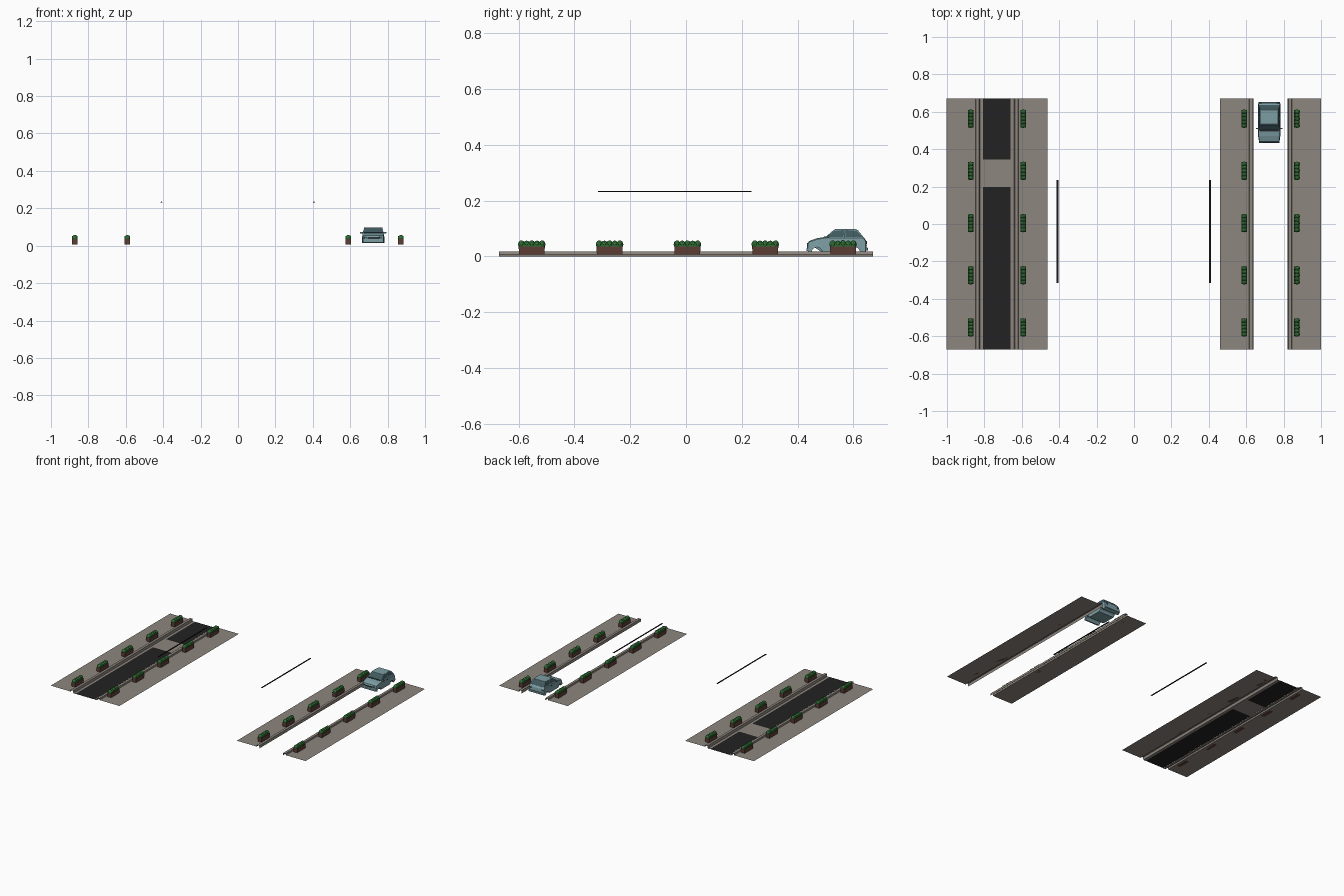
import bpy, bmesh, math
from mathutils import Vector, Matrix

if "Cube" in bpy.data.objects:
    bpy.data.objects.remove(bpy.data.objects["Cube"])


def material(name, r, g, b):
    m = bpy.data.materials.new(name)
    m.diffuse_color = (r, g, b, 1)
    m.use_nodes = True
    m.node_tree.nodes["Principled BSDF"].inputs["Base Color"].default_value = m.diffuse_color
    return m


PAVING = material("paving grey", 0.27, 0.24, 0.21)
ASPHALT = material("asphalt black", 0.016, 0.016, 0.016)
WIRE = material("wire black", 0.01, 0.01, 0.01)
BROWN = material("planter brown", 0.11, 0.05, 0.036)
GREEN = material("hedge green", 0.03, 0.16, 0.035)
PAINT = material("car teal", 0.20, 0.34, 0.37)
GLASS = material("glass dark teal", 0.05, 0.10, 0.115)
TRIM = material("trim dark grey", 0.03, 0.035, 0.04)


def finish(name, bm, mats, fix=True):
    if fix:
        bmesh.ops.recalc_face_normals(bm, faces=bm.faces[:])
    me = bpy.data.meshes.new(name)
    bm.to_mesh(me)
    bm.free()
    for m in mats:
        me.materials.append(m)
    ob = bpy.data.objects.new(name, me)
    bpy.context.collection.objects.link(ob)
    return ob


def add_box(bm, c, s):
    return bmesh.ops.create_cube(bm, size=1, matrix=Matrix.Translation(c) @ Matrix.Diagonal((*s, 1)))


def box(name, c, s, mat, bevel=0.0):
    bm = bmesh.new()
    add_box(bm, c, s)
    ob = finish(name, bm, [mat])
    if bevel:
        b = ob.modifiers.new("bevel", "BEVEL")
        b.width, b.segments = bevel, 2
    return ob


HALF = 0.67


def sheet(name, profile, mat, y0=-HALF, y1=HALF):
    """Open x-z profile swept along y, facing up."""
    bm = bmesh.new()
    a = [bm.verts.new((x, y0, z)) for x, z in profile]
    b = [bm.verts.new((x, y1, z)) for x, z in profile]
    for i in range(len(a) - 1):
        bm.faces.new((a[i], a[i + 1], b[i + 1], b[i]))
    return finish(name, bm, [mat], fix=False)


# Pavements with raised kerbs on both sides of each street
STREETS = (("left", -0.7325), ("right", 0.73))
for label, cx in STREETS:
    for side, s in (("west", -1), ("east", 1)):
        prof = [(0.27, 0.007), (0.115, 0.007), (0.113, 0.018), (0.095, 0.018), (0.092, 0.0)]
        if label == "left":
            prof.append((0.073, 0.0))       # gutter beside the road
        pts = [(cx + s * x, z) for x, z in prof]
        if s > 0:
            pts.reverse()
        sheet(f"{label}_{side}_pavement", pts, PAVING)

# Left road surface, interrupted by a grey patch
rx0, rx1 = -0.806, -0.659
for name, y0, y1, mat in (("road_front", -HALF, 0.197, ASPHALT), ("road_patch", 0.197, 0.345, PAVING),
                          ("road_back", 0.345, HALF, ASPHALT)):
    sheet(name, [(rx0, 0.001), (rx1, 0.001)], mat, y0, y1)

# Hedges in planters, two rows per street
for label, cx in STREETS:
    for s in (-1, 1):
        x = cx + s * 0.1405
        for i in range(5):
            y = 0.005 + (i - 2) * 0.279
            bm = bmesh.new()
            top = add_box(bm, (x, y, 0.0215), (0.031, 0.094, 0.029))
            for v in top["verts"]:
                if v.co.z < 0.02:
                    v.co.x = x + (v.co.x - x) * 0.9
                    v.co.y = y + (v.co.y - y) * 0.97
            finish("planter", bm, [BROWN])
            bm = bmesh.new()
            add_box(bm, (x, y, 0.039), (0.026, 0.088, 0.016))
            for k in range(5):
                r = 0.0165 if k % 2 == 0 else 0.0155
                mtx = Matrix.Translation((x, y + (k - 2) * 0.0185, 0.043)) @ Matrix.Diagonal((r, 0.0125, r * 0.88, 1))
                bmesh.ops.create_icosphere(bm, subdivisions=2, radius=1, matrix=mtx)
            finish("hedge", bm, [GREEN])

# Overhead wires, with thinner tips
for x in (-0.409, 0.406):
    box("overhead_wire", (x, -0.038, 0.2325), (0.006, 0.53, 0.005), WIRE)
    box("wire_core", (x, -0.04, 0.2325), (0.010, 0.55, 0.002), WIRE)

# Car: lower body from a side profile with wheel arches
CX = 0.723


def arch(cy, r=0.019, z=0.014):
    return [(cy + r * math.cos(a), z + r * math.sin(a)) for a in [math.pi * k / 8 for k in range(9)]]


profile = [(0.438, 0.016), (0.434, 0.025), (0.435, 0.043), (0.441, 0.055), (0.470, 0.065), (0.500, 0.070),
           (0.636, 0.069), (0.645, 0.058), (0.648, 0.040), (0.645, 0.018), (0.638, 0.014)]
profile += arch(0.605) + arch(0.469)
bm = bmesh.new()
rings = []
for u in (-1, -0.88, 0.88, 1):
    ring = []
    for y, z in profile:
        w = 0.060 - 0.006 * max(0, (0.475 - y) / 0.04) - 0.003 * max(0, (z - 0.045) / 0.025)
        inset = 0.004 if abs(u) == 1 else 0
        zz = z - (inset if z > 0.05 else 0)
        yy = min(max(y, 0.434 + inset), 0.648 - inset)
        ring.append(bm.verts.new((CX + u * w, yy, zz)))
    rings.append(ring)
n = len(profile)
for a, b in zip(rings, rings[1:]):
    for i in range(n):
        j = (i + 1) % n
        bm.faces.new((a[i], a[j], b[j], b[i]))
caps = [bm.faces.new(rings[0]), bm.faces.new(rings[-1])]
bmesh.ops.triangulate(bm, faces=caps)
finish("car_body", bm, [PAINT])

# Cabin with inset windows on every upright face
bm = bmesh.new()
low = [0.497, 0.568, 0.638]
high = [0.530, 0.570, 0.615]
grid = {}
for s in (-1, 1):
    for k in range(3):
        grid[s, k, 0] = bm.verts.new((CX + s * 0.056, low[k], 0.067))
        grid[s, k, 1] = bm.verts.new((CX + s * 0.048, high[k], 0.095 + (0.003 if k == 1 else 0)))
windows = []
for k in range(2):
    for s in (-1, 1):
        windows.append(bm.faces.new((grid[s, k, 0], grid[s, k + 1, 0], grid[s, k + 1, 1], grid[s, k, 1])))
    bm.faces.new((grid[-1, k, 1], grid[1, k, 1], grid[1, k + 1, 1], grid[-1, k + 1, 1]))
for k in (0, 2):
    windows.append(bm.faces.new((grid[-1, k, 0], grid[1, k, 0], grid[1, k, 1], grid[-1, k, 1])))
bmesh.ops.recalc_face_normals(bm, faces=bm.faces[:])
bmesh.ops.inset_individual(bm, faces=windows, thickness=0.0045, depth=-0.001)
for f in windows:
    f.material_index = 1
finish("car_cabin", bm, [PAINT, GLASS], fix=False)

# Roof panel, bumpers, grille and lamps
box("roof_panel", (CX, 0.572, 0.0965), (0.088, 0.078, 0.004), PAINT, 0.0015)
box("front_bumper", (CX, 0.437, 0.024), (0.112, 0.010, 0.010), PAINT, 0.002)
box("rear_bumper", (CX, 0.647, 0.026), (0.116, 0.010, 0.011), PAINT, 0.002)
box("grille", (CX, 0.4355, 0.041), (0.060, 0.004, 0.009), TRIM)
box("wiper_cowl", (CX, 0.499, 0.0695), (0.098, 0.008, 0.003), TRIM)
for s in (-1, 1):
    box("headlamp", (CX + s * 0.040, 0.4365, 0.043), (0.016, 0.005, 0.011), GLASS, 0.001)
    box("tail_lamp", (CX + s * 0.047, 0.6465, 0.050), (0.014, 0.004, 0.010), GLASS)
    box("wing_mirror", (CX + s * 0.063, 0.510, 0.070), (0.014, 0.006, 0.008), PAINT, 0.0015)
    box("door_handle", (CX + s * 0.0595, 0.560, 0.057), (0.003, 0.010, 0.002), TRIM)
